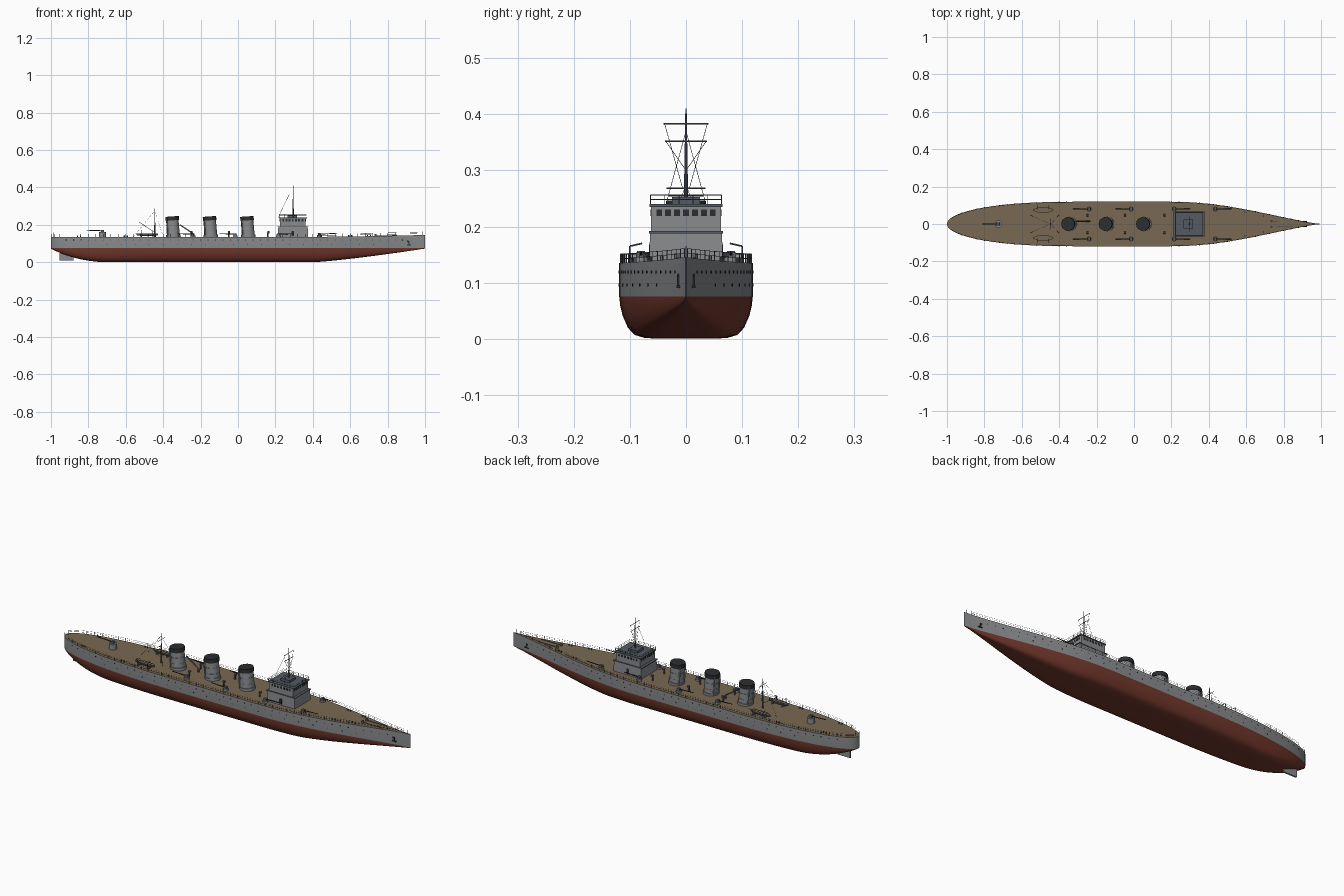
import bpy, bmesh, math
from mathutils import Vector, Matrix

if "Cube" in bpy.data.objects:
    bpy.data.objects.remove(bpy.data.objects["Cube"])

def material(name, c):
    m = bpy.data.materials.new(name)
    m.diffuse_color = (*c, 1)
    m.use_nodes = True
    m.node_tree.nodes["Principled BSDF"].inputs["Base Color"].default_value = m.diffuse_color
    return m

GREY = material("hull grey", (0.25, 0.26, 0.27))
RED = material("antifouling red", (0.17, 0.04, 0.025))
TAN = material("deck tan", (0.19, 0.14, 0.085))
DARK = material("dark steel", (0.025, 0.027, 0.03))
SLATE = material("slate roof", (0.09, 0.105, 0.13))
STEEL = material("fittings grey", (0.12, 0.125, 0.135))

def finish(bm, name, *mats, smooth=False):
    bmesh.ops.recalc_face_normals(bm, faces=bm.faces)
    me = bpy.data.meshes.new(name)
    bm.to_mesh(me)
    bm.free()
    for m in mats:
        me.materials.append(m)
    ob = bpy.data.objects.new(name, me)
    bpy.context.collection.objects.link(ob)
    if smooth:
        bpy.ops.object.select_all(action='DESELECT')
        ob.select_set(True)
        bpy.context.view_layer.objects.active = ob
        bpy.ops.object.shade_smooth_by_angle(angle=math.radians(35))
    return ob

def rod(bm, p, q, r, r2=None, n=6, mi=0):
    p, q = Vector(p), Vector(q)
    d = q - p
    mat = Matrix.Translation((p + q) / 2) @ d.to_track_quat('Z', 'Y').to_matrix().to_4x4()
    res = bmesh.ops.create_cone(bm, cap_ends=True, segments=n, radius1=r,
                                radius2=r if r2 is None else r2, depth=d.length, matrix=mat)
    for f in {f for v in res['verts'] for f in v.link_faces}:
        f.material_index = mi

def box(bm, x0, x1, y0, y1, z0, z1, mi=0, top=1.0):
    c = Vector(((x0 + x1) / 2, (y0 + y1) / 2, (z0 + z1) / 2))
    res = bmesh.ops.create_cube(bm, size=1, matrix=Matrix.Translation(c) @ Matrix.Diagonal((x1 - x0, y1 - y0, z1 - z0, 1)))
    for v in res['verts']:
        if v.co.z > c.z:
            v.co.x, v.co.y = c.x + (v.co.x - c.x) * top, c.y + (v.co.y - c.y) * top
    for f in {f for v in res['verts'] for f in v.link_faces}:
        f.material_index = mi

# Hull lines
WL = 0.075
def half_width(x):
    if x < -0.3:
        return 0.119 * max(0, 1 - (1 - (x + 1) / 0.7) ** 2.4) ** 0.5
    if x > 0.2:
        return 0.119 * max(0, math.sin((1 - x) / 0.8 * math.pi / 2)) ** 1.25
    return 0.119
def keel(x):
    if x > 0.4:
        return 0.073 * ((x - 0.4) / 0.6) ** 1.25
    return 0.072 * max(0, (-0.68 - x) / 0.32) ** 2.2
def deck_z(x):
    return 0.135 + 0.011 * max(0, (x - 0.2) / 0.8) ** 2

# Hull: lofted half sections, mirrored across the centreline
SECTION = [(1, 0), (0.985, 0.22), (0.95, 0.45), (0.87, 0.74), (0.77, 0.91), (0.62, 0.98), (0.4, 1), (0, 1)]
stations = [-1 + 0.3 * (i / 12) ** 2 for i in range(12)] + [-0.7 + 1.7 * i / 44 for i in range(45)]
bm = bmesh.new()
rows = []
for x in stations:
    w, k = max(half_width(x), 0.0006), keel(x)
    half = [(0, deck_z(x)), (w, deck_z(x))] + [(w * a, WL - (WL - k) * b) for a, b in SECTION]
    ring = half + [(-y, z) for y, z in half[-2:0:-1]]
    rows.append([bm.verts.new((x, y, z)) for y, z in ring])
n = len(rows[0])
for a, b in zip(rows, rows[1:]):
    for i in range(n):
        bm.faces.new((a[i], a[(i + 1) % n], b[(i + 1) % n], b[i]))
bm.faces.new(rows[0])
bm.faces.new(rows[-1])
bm.normal_update()
for f in bm.faces:
    f.material_index = 2 if min(v.co.z for v in f.verts) > 0.12 else (1 if f.calc_center_median().z < WL else 0)
finish(bm, "hull", GREY, RED, TAN, smooth=True)

# Rudder
bm = bmesh.new()
box(bm, -0.955, -0.88, -0.004, 0.004, 0.01, 0.05)
finish(bm, "rudder", GREY)

# Portholes, hawse pipes and anchors on both sides
bm = bmesh.new()
def hull_disc(x, z, s, r):
    slope = (half_width(x + 0.01) - half_width(x - 0.01)) / 0.02
    nrm = Vector((-slope, 1, 0)).normalized()
    p, d = Vector((x, s * half_width(x), z)), Vector((nrm.x, s * nrm.y, 0))
    rod(bm, p - d * 0.002, p + d * 0.0012, r, n=8)
for s in (-1, 1):
    for i in range(46):
        hull_disc(-0.92 + i * 0.04, 0.119, s, 0.0025)
    for i in range(20):
        hull_disc(-0.7 + i * 0.075, 0.096, s, 0.0025)
    hull_disc(0.91, 0.11, s, 0.006)
    y = s * half_width(0.915)
    box(bm, 0.912, 0.918, y - 0.003, y + 0.003, 0.092, 0.112)
    box(bm, 0.904, 0.926, y - 0.004, y + 0.004, 0.09, 0.095)
finish(bm, "portholes_and_anchors", DARK)

# Deck railing
bm = bmesh.new()
for s in (-1, 1):
    pts = [Vector((x, s * (max(half_width(x) - 0.002, 0)), deck_z(x)))
           for x in [-0.995, -0.98, -0.955] + [-0.92 + 0.04 * i for i in range(48)]]
    for p in pts:
        rod(bm, p, p + Vector((0, 0, 0.016)), 0.0008, n=4)
    for a, b in zip(pts, pts[1:]):
        for h in (0.008, 0.016):
            rod(bm, a + Vector((0, 0, h)), b + Vector((0, 0, h)), 0.0005, n=4)
finish(bm, "railings", STEEL)

# Three raked funnels with dark caps, bands and steam pipes
for i, x in enumerate((-0.345, -0.145, 0.055)):
    bm = bmesh.new()
    at = lambda z: Vector((x - (z - 0.135) * 0.07, 0, z))
    rod(bm, at(0.13), at(0.147), 0.039, n=32)
    rod(bm, at(0.135), at(0.228), 0.035, 0.033, n=32)
    rod(bm, at(0.224), at(0.245), 0.036, n=32, mi=1)
    for z in (0.165, 0.195):
        rod(bm, at(z), at(z + 0.003), 0.0355, n=32)
    for s in (-1, 1):
        o = Vector((-0.03, s * 0.022, 0))
        rod(bm, at(0.135) + o, at(0.235) + o, 0.003, n=8)
    finish(bm, f"funnel_{i + 1}", GREY, DARK, smooth=True)

# Bridge: tapered lower house, upper wheelhouse, roof and lookout
bm = bmesh.new()
box(bm, 0.213, 0.375, -0.066, 0.066, 0.13, 0.19, top=0.97)
box(bm, 0.21, 0.376, -0.066, 0.066, 0.188, 0.192, mi=1)
box(bm, 0.224, 0.362, -0.062, 0.062, 0.192, 0.236)
box(bm, 0.218, 0.368, -0.065, 0.065, 0.235, 0.24, mi=1)
box(bm, 0.265, 0.315, -0.025, 0.025, 0.24, 0.253, mi=1)
finish(bm, "bridge", GREY, SLATE)

# Bridge windows and doors
bm = bmesh.new()
for i in range(7):
    y = -0.048 + i * 0.016
    for x in (0.362, 0.224):
        box(bm, x - 0.001, x + 0.001, y - 0.005, y + 0.005, 0.219, 0.23)
    for s in (-1, 1):
        cx = 0.242 + i * 0.017
        box(bm, cx - 0.005, cx + 0.005, s * 0.062 - 0.001, s * 0.062 + 0.001, 0.219, 0.23)
for s in (-1, 1):
    box(bm, 0.285, 0.3, s * 0.0652 - 0.001, s * 0.0652 + 0.001, 0.14, 0.168)
finish(bm, "bridge_windows", DARK)

# Bridge roof rail
bm = bmesh.new()
corners = [(0.22, -0.063), (0.366, -0.063), (0.366, 0.063), (0.22, 0.063)]
for (ax, ay), (bx, by) in zip(corners, corners[1:] + corners[:1]):
    for h in (0.248, 0.256):
        rod(bm, (ax, ay, h), (bx, by, h), 0.0007, n=4)
    for i in range(5):
        px, py = ax + (bx - ax) * i / 5, ay + (by - ay) * i / 5
        rod(bm, (px, py, 0.239), (px, py, 0.256), 0.0008, n=4)
finish(bm, "bridge_rail", STEEL)

# Masts with yards, shrouds and stays
bm = bmesh.new()
rod(bm, (0.295, 0, 0.24), (0.295, 0, 0.41), 0.004, 0.0012, n=10)
for z, w in ((0.383, 0.04), (0.352, 0.037), (0.268, 0.035)):
    rod(bm, (0.295, -w, z), (0.295, w, z), 0.0012)
for s in (-1, 1):
    rod(bm, (0.295, s * 0.038, 0.383), (0.295, s * 0.006, 0.268), 0.0005, n=4)
    rod(bm, (0.295, 0, 0.37), (0.295, s * 0.035, 0.242), 0.0005, n=4)
    rod(bm, (0.295, s * 0.036, 0.352), (0.295, 0, 0.3), 0.0005, n=4)
rod(bm, (0.275, 0, 0.365), (0.215, 0, 0.24), 0.0008, n=4)
finish(bm, "fore_mast", STEEL)
bm = bmesh.new()
rod(bm, (-0.445, 0, 0.13), (-0.445, 0, 0.288), 0.004, 0.0015, n=10)
rod(bm, (-0.445, -0.03, 0.255), (-0.445, 0.03, 0.255), 0.0012)
rod(bm, (-0.445, 0, 0.16), (-0.53, 0, 0.215), 0.0012)
for s in (-1, 1):
    for x in (-0.56, -0.4):
        rod(bm, (-0.445, 0, 0.275), (x, s * 0.05, 0.136), 0.0005, n=4)
finish(bm, "aft_mast", STEEL)

# Deck guns: pedestal, shield and barrel
def gun(name, x, y, d, lift=0.0):
    bm = bmesh.new()
    z = deck_z(x)
    rod(bm, (x, y, z - 0.002), (x, y, z + 0.009 + lift), 0.013 + lift * 0.35, n=16)
    box(bm, x - 0.009, x + 0.009, y - 0.009, y + 0.009, z + 0.008 + lift, z + 0.02 + lift, mi=1, top=0.8)
    rod(bm, (x, y, z + 0.015 + lift), (x + d * 0.085, y, z + 0.018 + lift), 0.0028, 0.0018, n=8, mi=2)
    finish(bm, name, GREY, SLATE, DARK)
gun("stern_gun", -0.725, 0, -1, 0.018)
for i, (x, d) in enumerate(((-0.24, -1), (-0.015, -1), (0.215, 1), (0.435, 1))):
    for s, side in ((-1, "starboard"), (1, "port")):
        gun(f"{side}_gun_{i + 1}", x, s * 0.08, d)

# Ship's boats on chocks with davits
for s, side in ((-1, "starboard"), (1, "port")):
    bm = bmesh.new()
    rings = []
    for i in range(13):
        t = i / 6 - 1
        w = 0.016 * max(0.03, 1 - abs(t) ** 2.4)
        rings.append([bm.verts.new((-0.485 + 0.057 * t, s * 0.075 + w * math.sin(a),
                                    0.153 - 0.014 * (1 - 0.4 * t * t) * max(0, math.cos(a))))
                      for a in [math.radians(-90 + 30 * j) for j in range(7)]])
    for a, b in zip(rings, rings[1:]):
        for j in range(6):
            bm.faces.new((a[j], a[j + 1], b[j + 1], b[j]))
        f = bm.faces.new((a[0], b[0], b[6], a[6]))
        f.material_index = 1
    for x in (-0.515, -0.455):
        box(bm, x - 0.003, x + 0.003, s * 0.075 - 0.014, s * 0.075 + 0.014, 0.133, 0.142)
        rod(bm, (x, s * 0.1, 0.134), (x, s * 0.1, 0.165), 0.0015)
        rod(bm, (x, s * 0.1, 0.165), (x, s * 0.078, 0.17), 0.0015)
    for i in range(5):
        x = -0.517 + i * 0.016
        box(bm, x - 0.002, x + 0.002, s * 0.075 - 0.012, s * 0.075 + 0.012, 0.153, 0.1545)
    finish(bm, f"{side}_boat", STEEL, TAN)

# Ventilators, lockers, bollards, capstans and anchor chains
bm = bmesh.new()
for s in (-1, 1):
    for x in (-0.25, -0.05, 0.16):
        rod(bm, (x, s * 0.047, 0.133), (x, s * 0.047, 0.158), 0.004, n=10)
        rod(bm, (x - 0.003, s * 0.047, 0.16), (x + 0.008, s * 0.047, 0.16), 0.006, n=10)
    for x in (-0.85, -0.6, 0.6, 0.7):
        for dx in (-0.008, 0.008):
            y = s * (half_width(x) - 0.014)
            rod(bm, (x + dx, y, deck_z(x) - 0.002), (x + dx, y, deck_z(x) + 0.008), 0.003, n=8)
    rod(bm, (0.735, s * 0.015, 0.135), (0.735, s * 0.015, 0.152), 0.006, n=12)
    rod(bm, (0.735, s * 0.015, 0.144), (0.85, s * 0.014, 0.144), 0.002)
rod(bm, (-0.31, 0.015, 0.2), (-0.235, 0.015, 0.15), 0.003, n=8)
rod(bm, (-0.24, 0.015, 0.134), (-0.24, 0.015, 0.152), 0.005, n=8)
finish(bm, "deck_fittings", STEEL)

# Flagstaffs at both ends
bm = bmesh.new()
rod(bm, (0.985, 0, 0.143), (0.985, 0, 0.165), 0.001)
rod(bm, (-0.985, 0, 0.133), (-0.985, 0, 0.16), 0.001)
finish(bm, "flagstaffs", STEEL)
